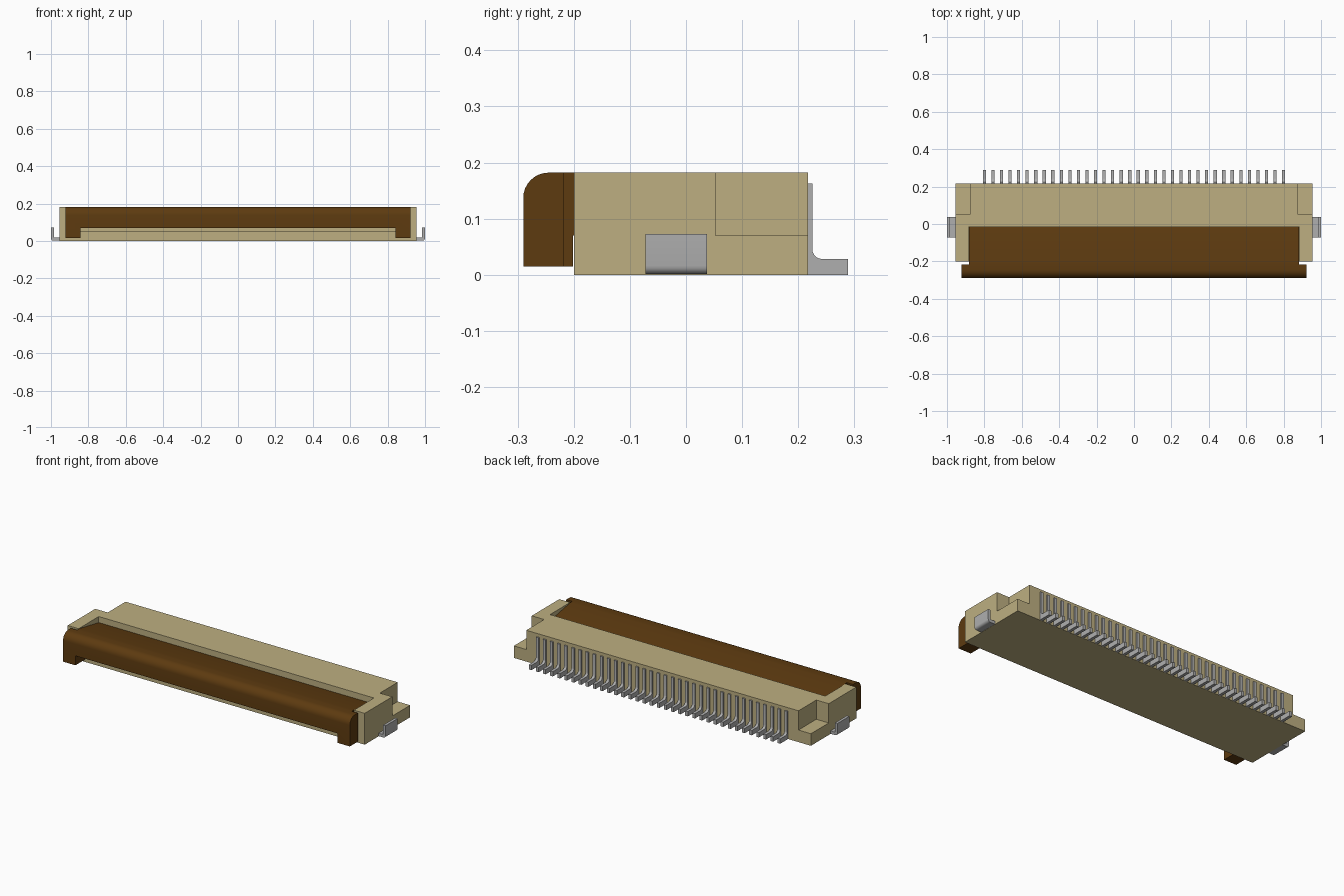
import bpy, bmesh, math

if "Cube" in bpy.data.objects:
    bpy.data.objects.remove(bpy.data.objects["Cube"])


def material(name, rgb):
    m = bpy.data.materials.new(name)
    m.use_nodes = True
    m.diffuse_color = (*rgb, 1)
    m.node_tree.nodes["Principled BSDF"].inputs["Base Color"].default_value = (*rgb, 1)
    return m


tan = material("tan plastic", (0.51, 0.43, 0.22))
brown = material("brown plastic", (0.11, 0.043, 0.005))
grey = material("grey metal", (0.43, 0.43, 0.43))


def prism(bm, profile, axis, lo, hi):
    """Extrude a 2D profile along x (profile is y, z) or y (profile is x, z)."""
    def place(p, t):
        return (t, p[0], p[1]) if axis == "x" else (p[0], t, p[1])
    a = [bm.verts.new(place(p, lo)) for p in profile]
    b = [bm.verts.new(place(p, hi)) for p in profile]
    n = len(profile)
    faces = [bm.faces.new(a), bm.faces.new(b[::-1])]
    for i in range(n):
        j = (i + 1) % n
        faces.append(bm.faces.new((a[j], a[i], b[i], b[j])))
    bmesh.ops.recalc_face_normals(bm, faces=faces)


def finish(name, bm, mat):
    mesh = bpy.data.meshes.new(name)
    bm.to_mesh(mesh)
    bm.free()
    mesh.materials.append(mat)
    ob = bpy.data.objects.new(name, mesh)
    bpy.context.collection.objects.link(ob)
    return ob


def select(ob):
    bpy.ops.object.select_all(action="DESELECT")
    ob.select_set(True)
    bpy.context.view_layer.objects.active = ob


def cut_box(ob, x, y, z):
    bm = bmesh.new()
    prism(bm, [(y[0], z[0]), (y[1], z[0]), (y[1], z[1]), (y[0], z[1])], "x", *x)
    cutter = finish("cutter", bm, ob.data.materials[0])
    cutter.hide_render = True
    mod = ob.modifiers.new("cut", "BOOLEAN")
    mod.operation, mod.solver, mod.object = "DIFFERENCE", "EXACT", cutter
    select(ob)
    bpy.ops.object.modifier_apply(modifier=mod.name)
    bpy.data.objects.remove(cutter)


def arc(cx, cz, r, start, end, steps=8):
    angles = [math.radians(start + (end - start) * i / steps) for i in range(steps + 1)]
    return [(cx + r * math.cos(t), cz + r * math.sin(t)) for t in angles]


def smooth(ob):
    select(ob)
    bpy.ops.object.shade_smooth_by_angle(angle=math.radians(30))


# Housing: block with an open front recess and two stepped rear corners
FRONT, BACK, TOP = -0.2, 0.217, 0.182
bm = bmesh.new()
prism(bm, [(FRONT, 0), (BACK, 0), (BACK, TOP), (FRONT, TOP)], "x", -0.955, 0.955)
housing = finish("housing", bm, tan)
cut_box(housing, (-0.885, 0.885), (-0.4, -0.015), (0.052, 0.4))
for x in ((-1.2, -0.875), (0.875, 1.2)):
    cut_box(housing, x, (0.053, 0.4), (0.07, 0.4))

# Flip lid: rounded front bar with a sloped tongue, end legs and ears
lid_profile = ([(-0.29, 0.015)] + arc(-0.245, 0.137, 0.045, 180, 90)
               + [(-0.2, TOP), (-0.017, 0.148), (-0.017, 0.07),
                  (-0.201, 0.07), (-0.201, 0.015)])
bm = bmesh.new()
prism(bm, lid_profile, "x", -0.922, 0.922)
lid = finish("flip_lid", bm, brown)
cut_box(lid, (-0.842, 0.842), (-0.4, -0.1), (-0.1, 0.07))
for x in ((-1.2, -0.883), (0.883, 1.2)):
    cut_box(lid, x, (-0.217, 0.2), (-0.1, 0.4))
smooth(lid)

# Contacts: a row of bent pins along the back
pin_profile = ([(BACK, 0), (0.289, 0), (0.289, 0.028)]
               + arc(0.243, 0.046, 0.018, 270, 180, 5)
               + [(0.225, 0.163), (BACK, 0.163)])
COUNT, PITCH, HALF = 36, 0.0457, 0.0085
bm = bmesh.new()
for i in range(COUNT):
    x = (i - (COUNT - 1) / 2) * PITCH
    prism(bm, pin_profile, "x", x - HALF, x + HALF)
smooth(finish("contact_pins", bm, grey))

# Solder tabs: bent plates on both ends
for side, name in ((1, "left_solder_tab"), (-1, "right_solder_tab")):
    tab = ([(0.95, 0.001), (0.985, 0.001)] + arc(0.985, 0.016, 0.015, 270, 360, 5)
           + [(1.0, 0.073), (0.984, 0.073), (0.984, 0.018), (0.95, 0.018)])
    bm = bmesh.new()
    prism(bm, [(side * x, z) for x, z in tab], "y", -0.072, 0.037)
    smooth(finish(name, bm, grey))
